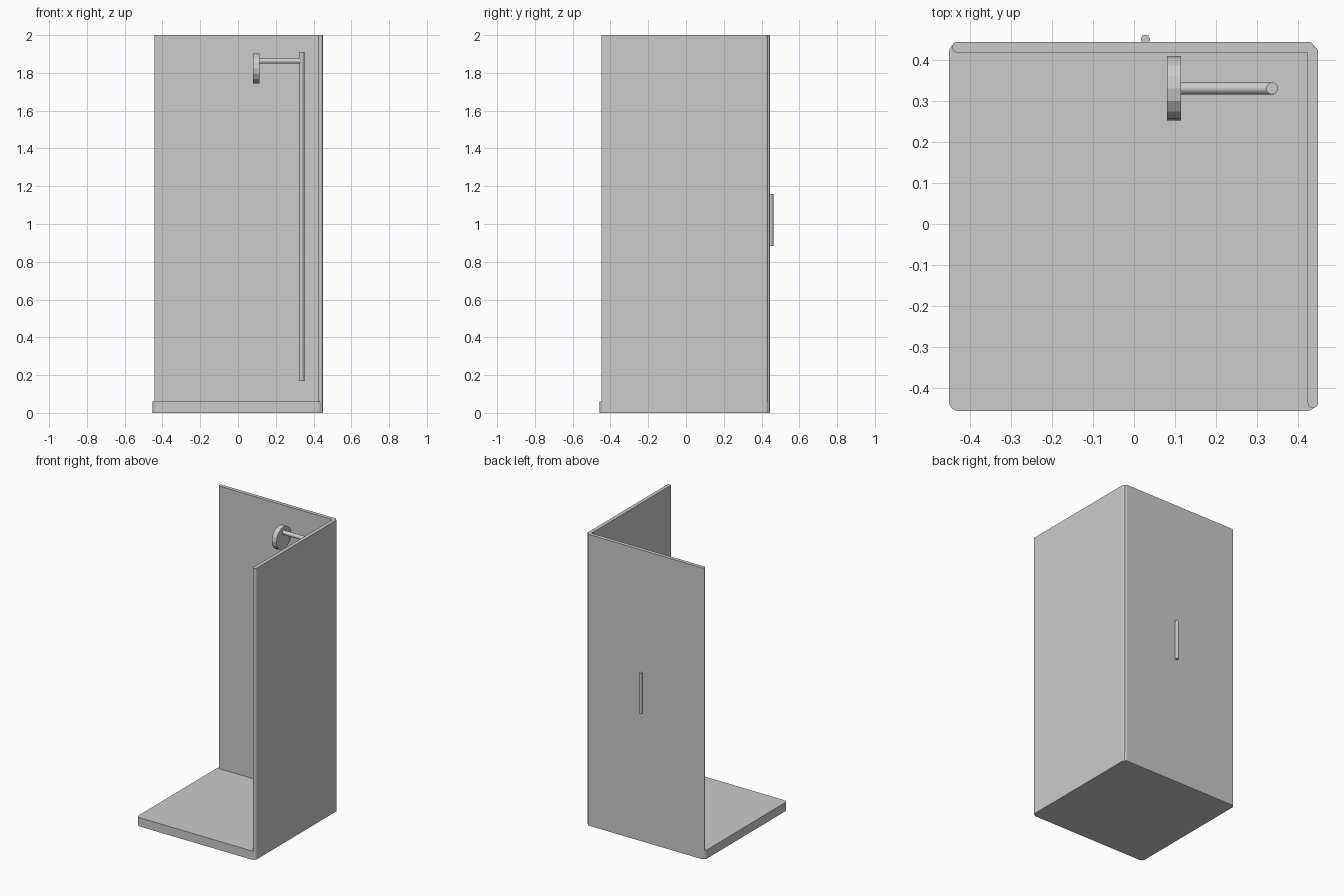
import bpy, bmesh
from math import pi
from mathutils import Matrix

if "Cube" in bpy.data.objects:
    bpy.data.objects.remove(bpy.data.objects["Cube"])


def finish(name, bm):
    bmesh.ops.recalc_face_normals(bm, faces=bm.faces)
    mesh = bpy.data.meshes.new(name)
    bm.to_mesh(mesh)
    bm.free()
    ob = bpy.data.objects.new(name, mesh)
    bpy.context.collection.objects.link(ob)
    return ob


def slab(name, lo, hi, radius):
    """Box with rounded vertical edges."""
    size = [b - a for a, b in zip(lo, hi)]
    mid = [(a + b) / 2 for a, b in zip(lo, hi)]
    bm = bmesh.new()
    bmesh.ops.create_cube(bm, size=1, matrix=Matrix.Translation(mid) @ Matrix.Diagonal((*size, 1)))
    upright = [e for e in bm.edges if abs(e.verts[0].co.z - e.verts[1].co.z) > 1e-4]
    bmesh.ops.bevel(bm, geom=upright, offset=radius, segments=4, profile=0.5, affect='EDGES')
    return finish(name, bm)


def rod(name, centre, radius, length, axis='Z', sides=16):
    """Capped cylinder along an axis."""
    turn = Matrix.Rotation(pi / 2, 4, 'Y') if axis == 'X' else Matrix()
    bm = bmesh.new()
    bmesh.ops.create_cone(bm, cap_ends=True, segments=sides, radius1=radius, radius2=radius,
                          depth=length, matrix=Matrix.Translation(centre) @ turn)
    return finish(name, bm)


# Tray and two glass walls
slab("shower_tray", (-0.452, -0.457, 0), (0.446, 0.443, 0.06), 0.025)
slab("back_door", (-0.443, 0.419, 0.001), (0.438, 0.444, 2), 0.01)
slab("side_wall", (0.424, -0.448, 0.001), (0.449, 0.432, 2), 0.01)

# Door handle
rod("door_handle", (0.028, 0.451, 1.022), 0.011, 0.276)

# Riser pipe, arm and shower head
rod("riser_pipe", (0.337, 0.331, 1.04), 0.0145, 1.74)
rod("shower_arm", (0.225, 0.331, 1.863), 0.0145, 0.23, 'X')
rod("shower_head", (0.0975, 0.331, 1.824), 0.079, 0.035, 'X')
